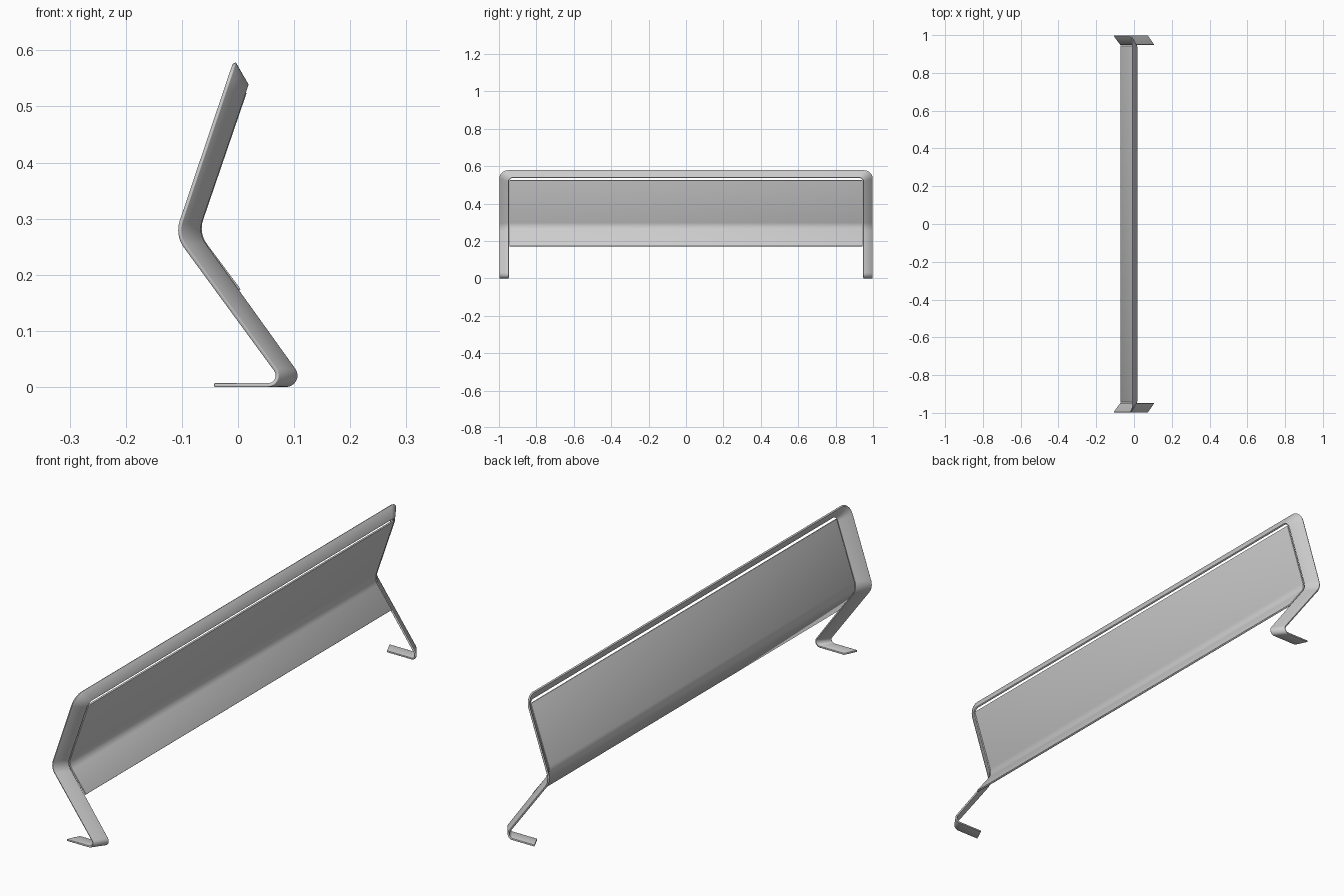
import bpy, bmesh, math
from mathutils import Vector

if "Cube" in bpy.data.objects:
    bpy.data.objects.remove(bpy.data.objects["Cube"])

THICK = 0.007


def fillet(points, radii, steps=8):
    """Polyline with its inner corners rounded to the given radii."""
    pts = [Vector(p) for p in points]
    out = [pts[0]]
    for i in range(1, len(pts) - 1):
        p, r = pts[i], radii[i - 1]
        a, b = (pts[i - 1] - p).normalized(), (pts[i + 1] - p).normalized()
        half = a.angle(b) / 2
        centre = p + (a + b).normalized() * (r / math.sin(half))
        t = r / math.tan(half)
        u, v = p + a * t - centre, p + b * t - centre
        sweep = math.pi - 2 * half
        for k in range(steps + 1):
            f = k / steps
            out.append(centre + (u * math.sin((1 - f) * sweep)
                                 + v * math.sin(f * sweep)) / math.sin(sweep))
    out.append(pts[-1])
    return out


def ribbon(name, edge_a, edge_b):
    """Sheet between two matching edges, thickened and softly bevelled."""
    bm = bmesh.new()
    va = [bm.verts.new(p) for p in edge_a]
    vb = [bm.verts.new(p) for p in edge_b]
    for i in range(len(va) - 1):
        bm.faces.new((va[i], va[i + 1], vb[i + 1], vb[i]))
    mesh = bpy.data.meshes.new(name)
    bm.to_mesh(mesh)
    bm.free()
    ob = bpy.data.objects.new(name, mesh)
    bpy.context.collection.objects.link(ob)
    sol = ob.modifiers.new("thickness", 'SOLIDIFY')
    sol.thickness, sol.offset = THICK, 0
    bev = ob.modifiers.new("soft_edges", 'BEVEL')
    bev.width, bev.segments = 0.0015, 2
    bev.limit_method, bev.angle_limit = 'ANGLE', math.radians(50)
    bpy.ops.object.select_all(action='DESELECT')
    ob.select_set(True)
    bpy.context.view_layer.objects.active = ob
    bpy.ops.object.shade_smooth_by_angle(angle=math.radians(35))
    return ob


def frame_edge(profile, y, radii):
    """Foot, leg and top-bar edge, mirrored across y = 0."""
    half = [(x, -y, z) for x, z in profile]
    full = half + [(px, -py, pz) for px, py, pz in reversed(half)]
    return fillet(full, radii + radii[::-1])


# Frame: one flat slanted strip forming feet, bent legs and top bar
low = THICK / 2
outer = frame_edge([(-0.043, low), (0.086, low), (-0.110, 0.271), (-0.007, 0.577)],
                   0.997, [0.017, 0.05, 0.045])
inner = frame_edge([(-0.020, low), (0.120, low), (-0.074, 0.274), (0.016, 0.537)],
                   0.948, [0.017, 0.05, 0.022])
ribbon("bent_strip_frame", outer, inner)

# Panel: folded sheet filling the space between the legs
profile = [(0.012, 0.525), (-0.074, 0.274), (0.002, 0.172)]
sides = [fillet([(x, y, z) for x, z in profile], [0.05]) for y in (-0.944, 0.944)]
ribbon("folded_panel", *sides)
